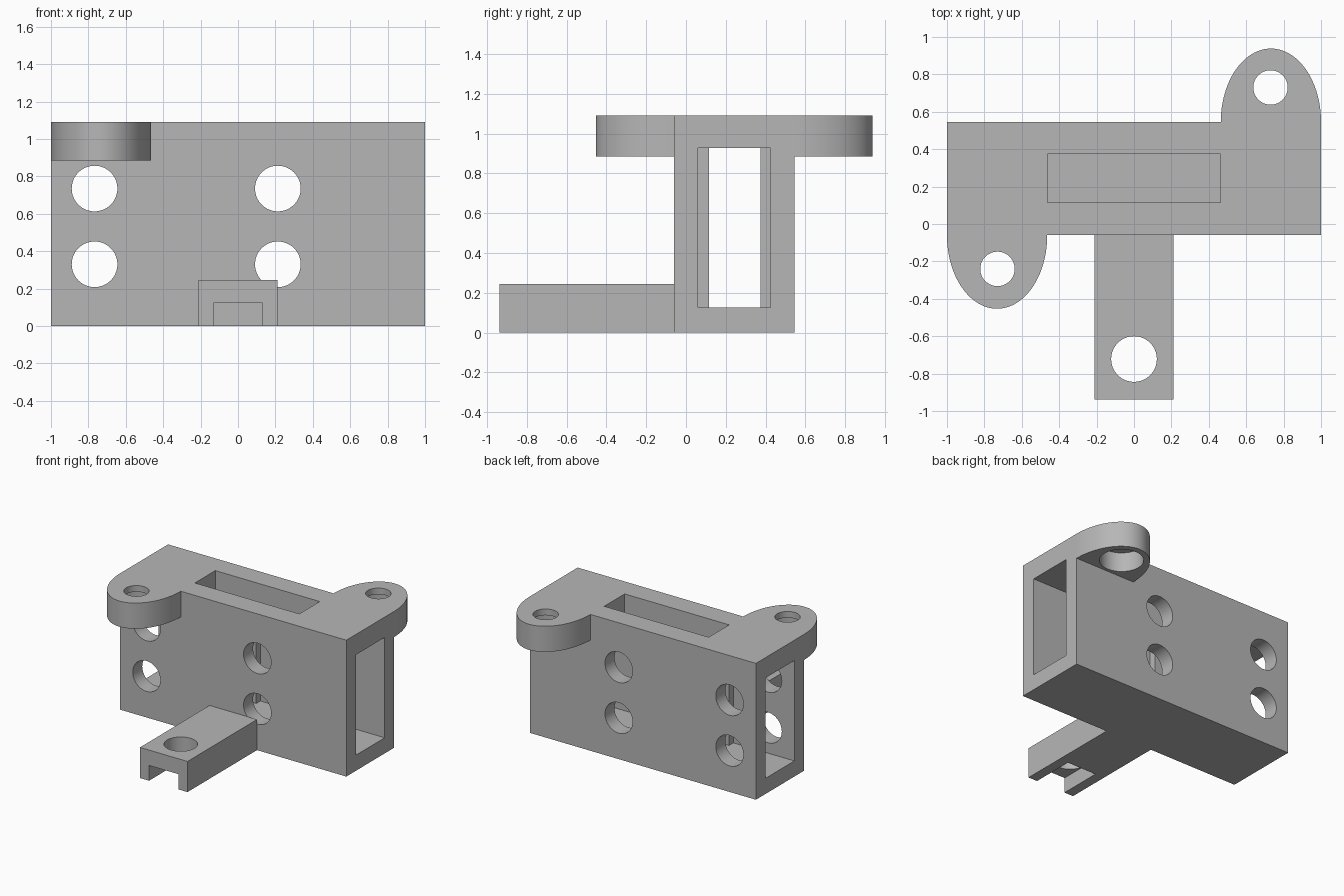
import bpy, bmesh, math
from mathutils import Matrix

cube = bpy.data.objects.get("Cube")
if cube:
    bpy.data.objects.remove(cube, do_unlink=True)

grey = bpy.data.materials.new("plain_grey")
grey.use_nodes = True
COLOUR = (0.47, 0.47, 0.47, 1)
grey.diffuse_color = COLOUR
grey.node_tree.nodes["Principled BSDF"].inputs["Base Color"].default_value = COLOUR


def make(name, bm):
    bmesh.ops.recalc_face_normals(bm, faces=bm.faces)
    mesh = bpy.data.meshes.new(name)
    bm.to_mesh(mesh)
    bm.free()
    mesh.materials.append(grey)
    ob = bpy.data.objects.new(name, mesh)
    bpy.context.collection.objects.link(ob)
    return ob


def box(name, x, y, z):
    bm = bmesh.new()
    bmesh.ops.create_cube(bm, size=1)
    for v in bm.verts:
        v.co = [a + (b - a) * (c + 0.5) for c, (a, b) in zip(v.co, (x, y, z))]
    return make(name, bm)


def cylinder(name, centre, radius, depth, along_y=False):
    bm = bmesh.new()
    turn = Matrix.Rotation(math.pi / 2, 4, "X") if along_y else Matrix()
    bmesh.ops.create_cone(bm, cap_ends=True, segments=64, radius1=radius, radius2=radius,
                          depth=depth, matrix=Matrix.Translation(centre) @ turn)
    return make(name, bm)


def combine(target, tool, operation="DIFFERENCE"):
    mod = target.modifiers.new("combine", "BOOLEAN")
    mod.operation, mod.solver, mod.object = operation, "EXACT", tool
    bpy.context.view_layer.objects.active = target
    bpy.ops.object.modifier_apply(modifier=mod.name)
    bpy.data.objects.remove(tool, do_unlink=True)


FRONT, BACK, TOP = -0.06, 0.545, 1.09
INNER = (0.115, 0.373)


def lug(name, side):
    """Half-elliptical ear; side is -1 for the front ear, 1 for the back ear."""
    edge = FRONT if side < 0 else BACK
    cx, rx, ry = side * 0.732, 0.268, 0.393
    pts = [(cx + rx, edge - side * 0.04)]
    pts += [(cx + rx * math.cos(math.pi * i / 64), edge + side * ry * math.sin(math.pi * i / 64))
            for i in range(65)]
    pts.append((cx - rx, edge - side * 0.04))
    bm = bmesh.new()
    face = bm.faces.new([bm.verts.new((x, y, 0.885)) for x, y in pts])
    ext = bmesh.ops.extrude_face_region(bm, geom=[face])
    for v in ext["geom"]:
        if isinstance(v, bmesh.types.BMVert):
            v.co.z = TOP
    return make(name, bm)


# Hollow housing, open at both ends
housing = box("housing", (-1, 1), (FRONT, BACK), (0, TOP))
combine(housing, box("cavity", (-1.2, 1.2), (0.06, 0.425), (0.125, 0.927)))

# Thickened inner walls
for y in ((0.03, INNER[0]), (INNER[1], 0.455)):
    combine(housing, box("inner_rib", (-0.46, -0.10), y, (0.1, 0.95)), "UNION")

# Ears with counterbored holes
for side, hole_y in ((-1, -0.24), (1, 0.73)):
    combine(housing, lug("ear", side), "UNION")
    combine(housing, cylinder("ear_hole", (side * 0.73, hole_y, 1), 0.092, 0.6))
    combine(housing, cylinder("counterbore", (side * 0.73, hole_y, 0.94), 0.16, 0.2))

# Slot in the top and four cross holes
combine(housing, box("top_slot", (-0.462, 0.462), INNER, (0.9, 1.2)))
for x in (-0.767, 0.213):
    for z in (0.33, 0.735):
        combine(housing, cylinder("cross_hole", (x, 0.24, z), 0.122, 1, True))

# Front arm with a hole and a channel underneath
arm = box("front_arm", (-0.21, 0.21), (-0.938, FRONT), (0, 0.245))
combine(arm, box("channel", (-0.13, 0.13), (-1.2, -0.59), (-0.1, 0.122)))
combine(arm, cylinder("arm_hole", (0, -0.722, 0.1), 0.122, 0.6))

for ob in (housing, arm):
    bpy.ops.object.select_all(action="DESELECT")
    ob.select_set(True)
    bpy.context.view_layer.objects.active = ob
    bpy.ops.object.shade_smooth_by_angle(angle=math.radians(30))
